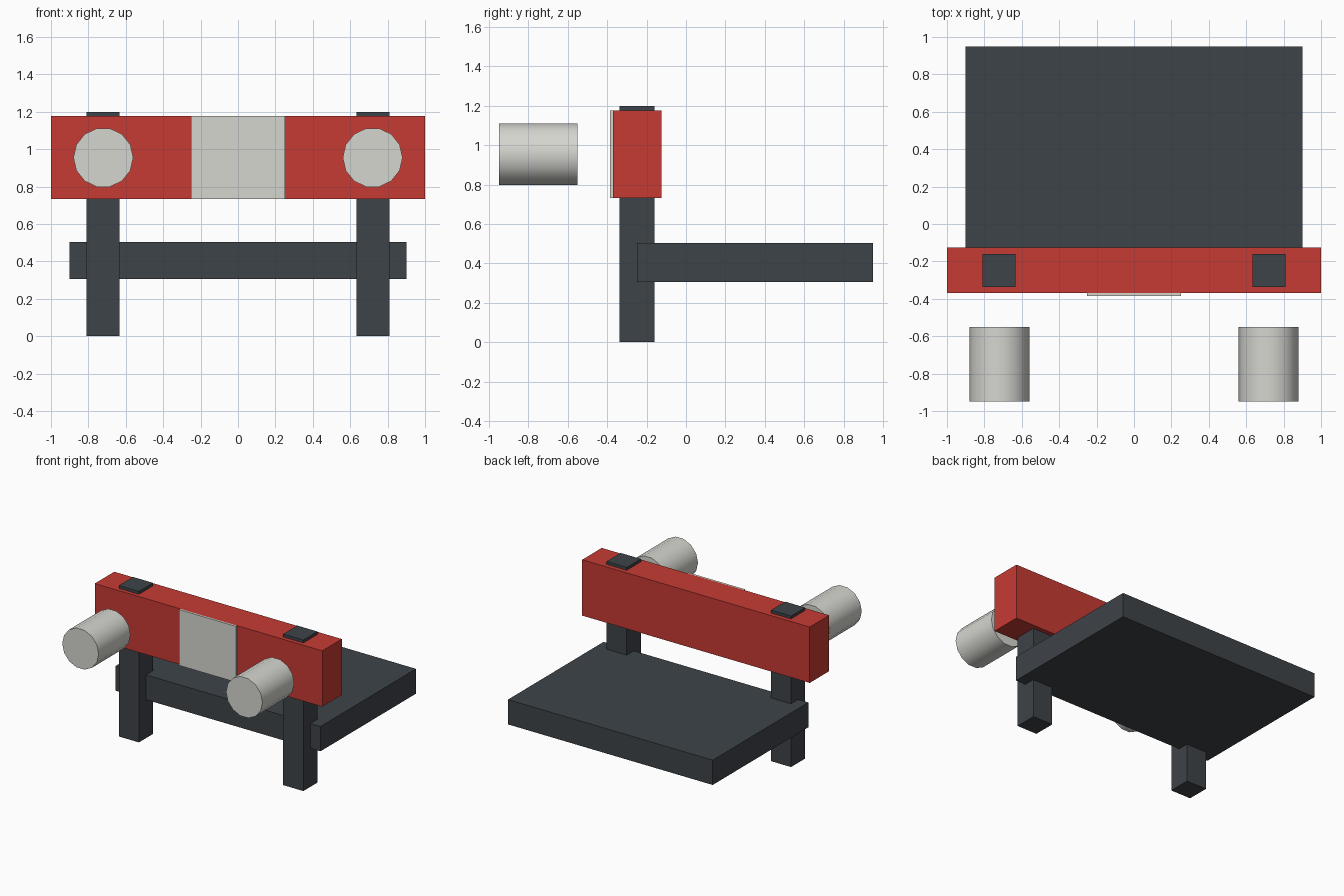
import bpy, bmesh, math
from mathutils import Matrix

if "Cube" in bpy.data.objects:
    bpy.data.objects.remove(bpy.data.objects["Cube"])


def material(name, rgb):
    m = bpy.data.materials.new(name)
    m.diffuse_color = (*rgb, 1.0)
    m.use_nodes = True
    m.node_tree.nodes["Principled BSDF"].inputs["Base Color"].default_value = m.diffuse_color
    return m


RED = material("red paint", (0.57, 0.043, 0.034))
DARK = material("dark slate", (0.048, 0.057, 0.066))
LIGHT = material("light grey", (0.67, 0.67, 0.63))


def finish(bm, name, mat):
    mesh = bpy.data.meshes.new(name)
    bm.to_mesh(mesh)
    bm.free()
    mesh.materials.append(mat)
    ob = bpy.data.objects.new(name, mesh)
    bpy.context.collection.objects.link(ob)
    return ob


def box(name, x, y, z, mat):
    """Box spanning the given (low, high) range on each axis."""
    bm = bmesh.new()
    bmesh.ops.create_cube(bm, size=1.0)
    for v in bm.verts:
        v.co = [(r[0] + r[1]) / 2 + c * (r[1] - r[0]) for c, r in zip(v.co, (x, y, z))]
    return finish(bm, name, mat)


def drum(name, x, z, radius, y, mat):
    """14-sided cylinder lying along y, corners pointing to the sides."""
    bm = bmesh.new()
    turn = Matrix.Rotation(math.pi / 2, 4, 'X') @ Matrix.Rotation(math.pi / 2, 4, 'Z')
    bmesh.ops.create_cone(bm, cap_ends=True, segments=14, radius1=radius, radius2=radius,
                          depth=y[1] - y[0],
                          matrix=Matrix.Translation((x, sum(y) / 2, z)) @ turn)
    ob = finish(bm, name, mat)
    bpy.ops.object.select_all(action='DESELECT')
    ob.select_set(True)
    bpy.context.view_layer.objects.active = ob
    bpy.ops.object.shade_smooth_by_angle(angle=math.radians(30))
    return ob


# cross beam with its light centre plate
box("cross_beam", (-1.0, 1.0), (-0.37, -0.125), (0.733, 1.177), RED)
box("centre_plate", (-0.25, 0.25), (-0.385, -0.37), (0.733, 1.177), LIGHT)

# rear platform
box("platform", (-0.9, 0.9), (-0.25, 0.95), (0.306, 0.503), DARK)

# posts and front drums, one per side
for side, s in (("left", -1), ("right", 1)):
    box(side + "_post", (s * 0.7225 - 0.0885, s * 0.7225 + 0.0885),
        (-0.338, -0.161), (0.0, 1.2), DARK)
    drum(side + "_drum", s * 0.72, 0.955, 0.16, (-0.95, -0.55), LIGHT)
